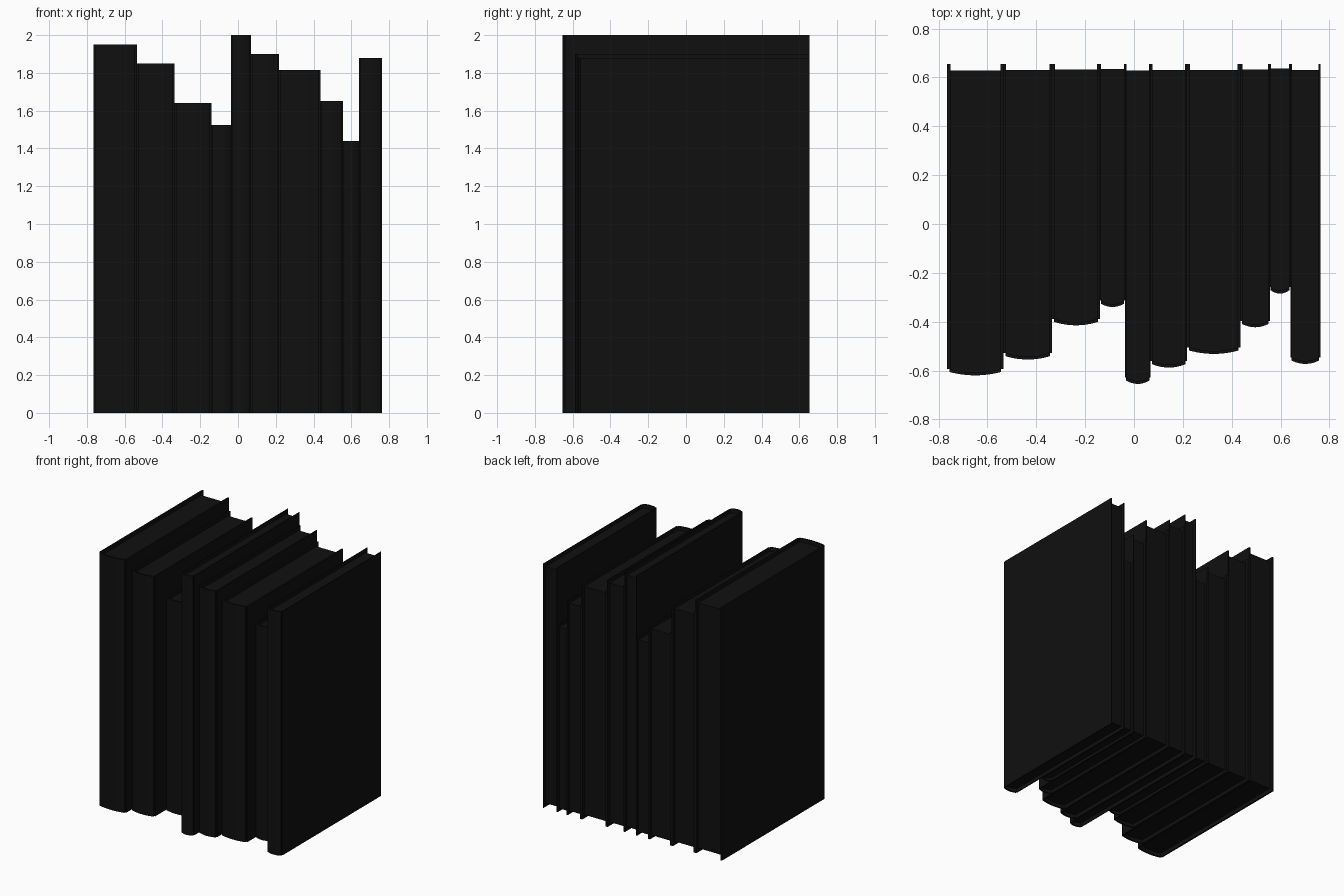
import bpy, bmesh, math

if "Cube" in bpy.data.objects:
    bpy.data.objects.remove(bpy.data.objects["Cube"])

BACK = 0.655
# left x, right x, height, y of spine front
BOOKS = [
    (-0.765, -0.535, 1.95, -0.620),
    (-0.535, -0.335, 1.85, -0.555),
    (-0.335, -0.140, 1.64, -0.415),
    (-0.140, -0.036, 1.525, -0.340),
    (-0.036, 0.068, 2.00, -0.655),
    (0.068, 0.217, 1.90, -0.588),
    (0.217, 0.437, 1.815, -0.532),
    (0.437, 0.556, 1.65, -0.423),
    (0.556, 0.640, 1.44, -0.285),
    (0.640, 0.763, 1.88, -0.573),
]

black = bpy.data.materials.new("black")
black.diffuse_color = (0.005, 0.005, 0.005, 1)
black.use_nodes = True
black.node_tree.nodes["Principled BSDF"].inputs["Base Color"].default_value = black.diffuse_color


def extrude_profile(name, points, z0, z1):
    bm = bmesh.new()
    face = bm.faces.new([bm.verts.new((x, y, z0)) for x, y in points])
    top = bmesh.ops.extrude_face_region(bm, geom=[face])
    verts = [v for v in top["geom"] if isinstance(v, bmesh.types.BMVert)]
    bmesh.ops.translate(bm, verts=verts, vec=(0, 0, z1 - z0))
    bmesh.ops.recalc_face_normals(bm, faces=bm.faces[:])
    mesh = bpy.data.meshes.new(name)
    bm.to_mesh(mesh)
    bm.free()
    mesh.materials.append(black)
    obj = bpy.data.objects.new(name, mesh)
    bpy.context.collection.objects.link(obj)
    bpy.ops.object.select_all(action='DESELECT')
    obj.select_set(True)
    bpy.context.view_layer.objects.active = obj
    bpy.ops.object.shade_smooth_by_angle(angle=math.radians(30))
    return obj


def arc(cx, half, y_side, y_mid, n=12):
    # curved line from left to right, bulging to the front
    return [(cx + half * t, y_mid + (y_side - y_mid) * t * t)
            for t in (2 * i / n - 1 for i in range(n + 1))]


for i, (x0, x1, h, front) in enumerate(BOOKS, 1):
    w, depth, cx = x1 - x0, BACK - front, (x0 + x1) / 2
    t = 0.055 * w
    shoulder = front + 0.026
    groove = shoulder + 0.006

    # cover: two boards joined by a rounded spine with a small hinge step
    outer = ([(x0, BACK), (x0, shoulder), (x0 + 0.04 * w, shoulder)]
             + arc(cx, 0.46 * w, front + 0.014, front)
             + [(x1 - 0.04 * w, shoulder), (x1, shoulder), (x1, BACK)])
    inner = ([(x1 - t, BACK), (x1 - t, groove)]
             + arc(cx, 0.43 * w, front + 0.026, front + 0.012)[::-1]
             + [(x0 + t, groove), (x0 + t, BACK)])
    extrude_profile(f"book_cover_{i}", outer + inner, 0, h)

    # page block, set in from the top, bottom and open edge
    inset = 0.015 * h
    pages = ([(x0 + t, BACK - 0.02 * depth), (x0 + t, groove)]
             + arc(cx, 0.43 * w, front + 0.026, front + 0.012)
             + [(x1 - t, groove), (x1 - t, BACK - 0.02 * depth)])
    extrude_profile(f"book_pages_{i}", pages, inset, h - inset)
